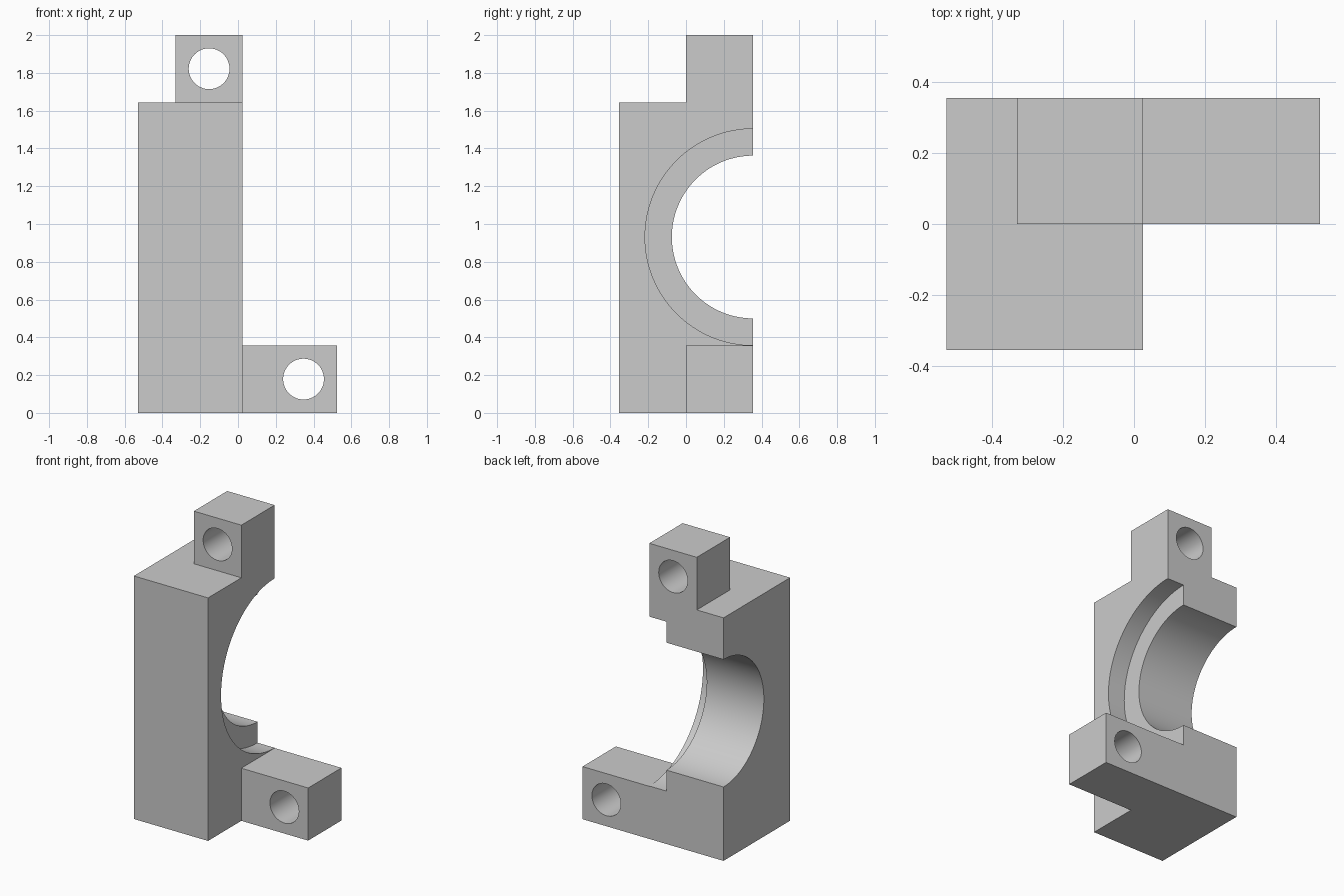
import bpy
import bmesh
from math import pi
from mathutils import Matrix

if "Cube" in bpy.data.objects:
    bpy.data.objects.remove(bpy.data.objects["Cube"], do_unlink=True)

grey = bpy.data.materials.new("plain grey")
grey.use_nodes = True
colour = (0.6, 0.6, 0.6, 1)
grey.diffuse_color = colour
grey.node_tree.nodes["Principled BSDF"].inputs["Base Color"].default_value = colour


def add_object(name, bm):
    bmesh.ops.recalc_face_normals(bm, faces=bm.faces)
    mesh = bpy.data.meshes.new(name)
    bm.to_mesh(mesh)
    bm.free()
    mesh.materials.append(grey)
    ob = bpy.data.objects.new(name, mesh)
    bpy.context.collection.objects.link(ob)
    return ob


def prism(name, outline, y0, y1):
    """Extrude an x-z outline along y."""
    bm = bmesh.new()
    face = bm.faces.new([bm.verts.new((x, y0, z)) for x, z in outline])
    out = bmesh.ops.extrude_face_region(bm, geom=[face])
    moved = [v for v in out["geom"] if isinstance(v, bmesh.types.BMVert)]
    bmesh.ops.translate(bm, verts=moved, vec=(0, y1 - y0, 0))
    return add_object(name, bm)


def cylinder(name, centre, radius, length, axis, sides):
    bm = bmesh.new()
    turn = Matrix.Rotation(pi / 2, 4, "Y" if axis == "X" else "X")
    bmesh.ops.create_cone(bm, cap_ends=True, segments=sides, radius1=radius,
                          radius2=radius, depth=length,
                          matrix=Matrix.Translation(centre) @ turn)
    return add_object(name, bm)


def combine(target, tool, operation):
    mod = target.modifiers.new(operation.title(), "BOOLEAN")
    mod.operation = operation
    mod.solver = "EXACT"
    mod.object = tool
    tool.hide_render = True
    bpy.context.view_layer.objects.active = target
    bpy.ops.object.modifier_apply(modifier=mod.name)
    bpy.data.objects.remove(tool, do_unlink=True)


# Main dimensions
left, step, face, end = -0.53, -0.33, 0.025, 0.525
back, lug, shoulder, top = 0.356, 0.356, 1.644, 2.0
bore_z = 0.931

# Rear layer carries both lugs, front layer is the plain block
clamp = prism("bearing_clamp_half",
              [(left, 0), (end, 0), (end, lug), (face, lug), (face, top),
               (step, top), (step, shoulder), (left, shoulder)], 0, back)
block = prism("front_block",
              [(left, 0), (face, 0), (face, shoulder), (left, shoulder)], -back, 0)
combine(clamp, block, "UNION")

# Half-round bore and its wider recess, open at the back
combine(clamp, cylinder("bore", (-0.3, back, bore_z), 0.431, 1.2, "X", 128), "DIFFERENCE")
combine(clamp, cylinder("recess", (0.047, back, bore_z), 0.573, 0.3, "X", 128), "DIFFERENCE")

# Bolt holes through the lugs
for x, z in ((-0.153, 1.822), (0.347, 0.179)):
    combine(clamp, cylinder("bolt_hole", (x, back / 2, z), 0.108, 0.6, "Y", 64), "DIFFERENCE")

# Smooth curved walls, sharp edges
bpy.ops.object.select_all(action="DESELECT")
clamp.select_set(True)
bpy.context.view_layer.objects.active = clamp
bpy.ops.object.shade_smooth_by_angle(angle=pi / 6)
